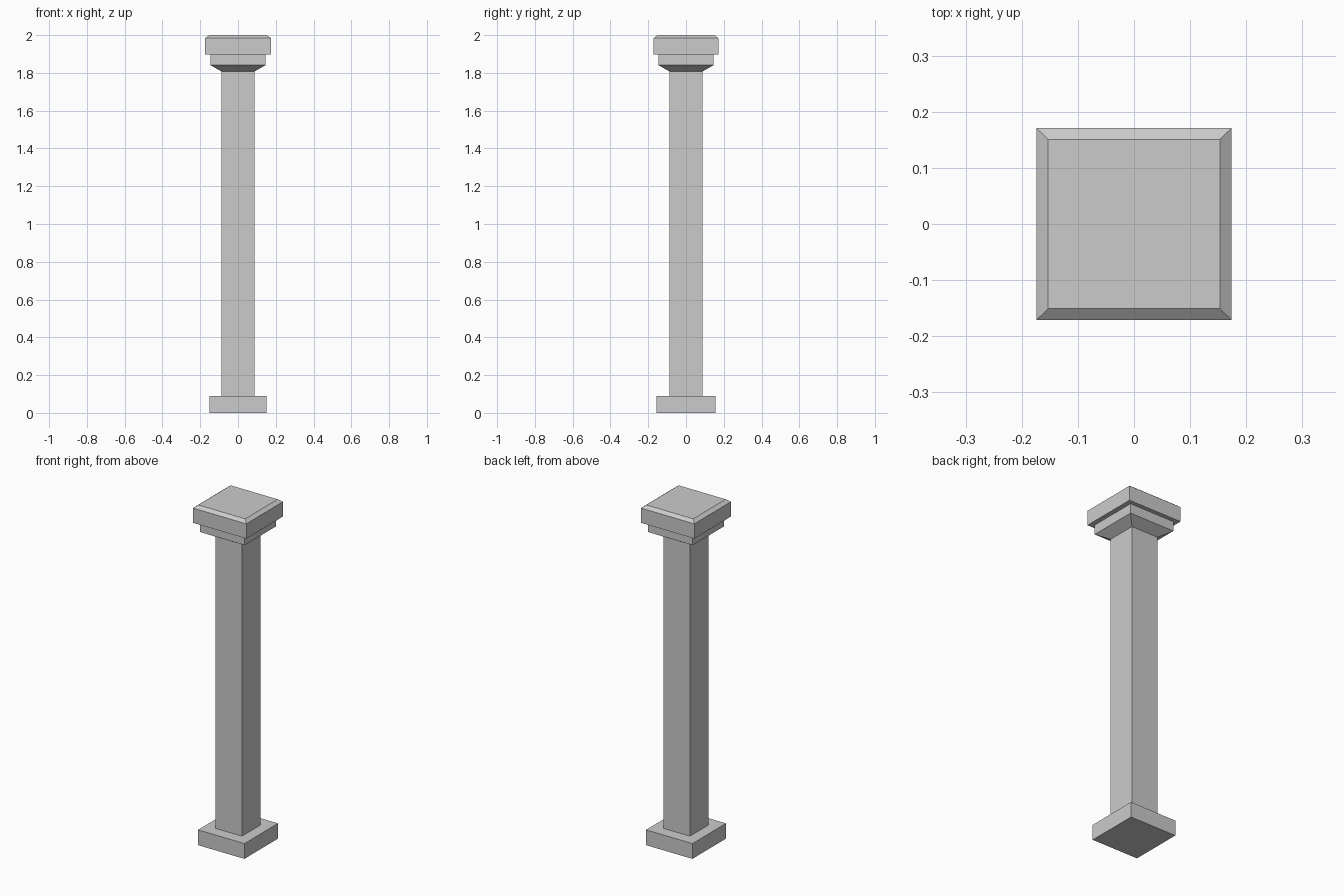
import bpy
import bmesh

default = bpy.data.objects.get("Cube")
if default:
    bpy.data.objects.remove(default, do_unlink=True)

# Single stone colour
stone = bpy.data.materials.new("grey_stone")
stone.use_nodes = True
colour = (0.6, 0.6, 0.6, 1.0)
stone.diffuse_color = colour
bsdf = next(n for n in stone.node_tree.nodes if n.type == 'BSDF_PRINCIPLED')
bsdf.inputs["Base Color"].default_value = colour
bsdf.inputs["Roughness"].default_value = 0.9


def square_part(name, sections):
    """Stack rectangular sections (half_x, half_y, z) into one closed solid."""
    bm = bmesh.new()
    rings = []
    for hx, hy, z in sections:
        corners = ((-1, -1), (1, -1), (1, 1), (-1, 1))
        rings.append([bm.verts.new((sx * hx, sy * hy, z)) for sx, sy in corners])
    for low, high in zip(rings, rings[1:]):
        for i in range(4):
            j = (i + 1) % 4
            bm.faces.new((low[i], low[j], high[j], high[i]))
    bm.faces.new(reversed(rings[0]))
    bm.faces.new(rings[-1])
    bmesh.ops.recalc_face_normals(bm, faces=bm.faces)
    mesh = bpy.data.meshes.new(name)
    bm.to_mesh(mesh)
    bm.free()
    mesh.materials.append(stone)
    obj = bpy.data.objects.new(name, mesh)
    bpy.context.collection.objects.link(obj)
    return obj


# Plinth at the foot
square_part("base", [(0.151, 0.156, 0), (0.151, 0.156, 0.09)])

# Plain square shaft
square_part("shaft", [(0.087, 0.087, 0.09), (0.087, 0.087, 1.807)])

# Flared neck under the cap
square_part("neck", [(0.087, 0.087, 1.807), (0.146, 0.146, 1.841),
                     (0.146, 0.146, 1.897)])

# Cap slab with a chamfered top edge
square_part("cap", [(0.174, 0.171, 1.897), (0.174, 0.171, 1.984),
                    (0.153, 0.151, 2.0)])
